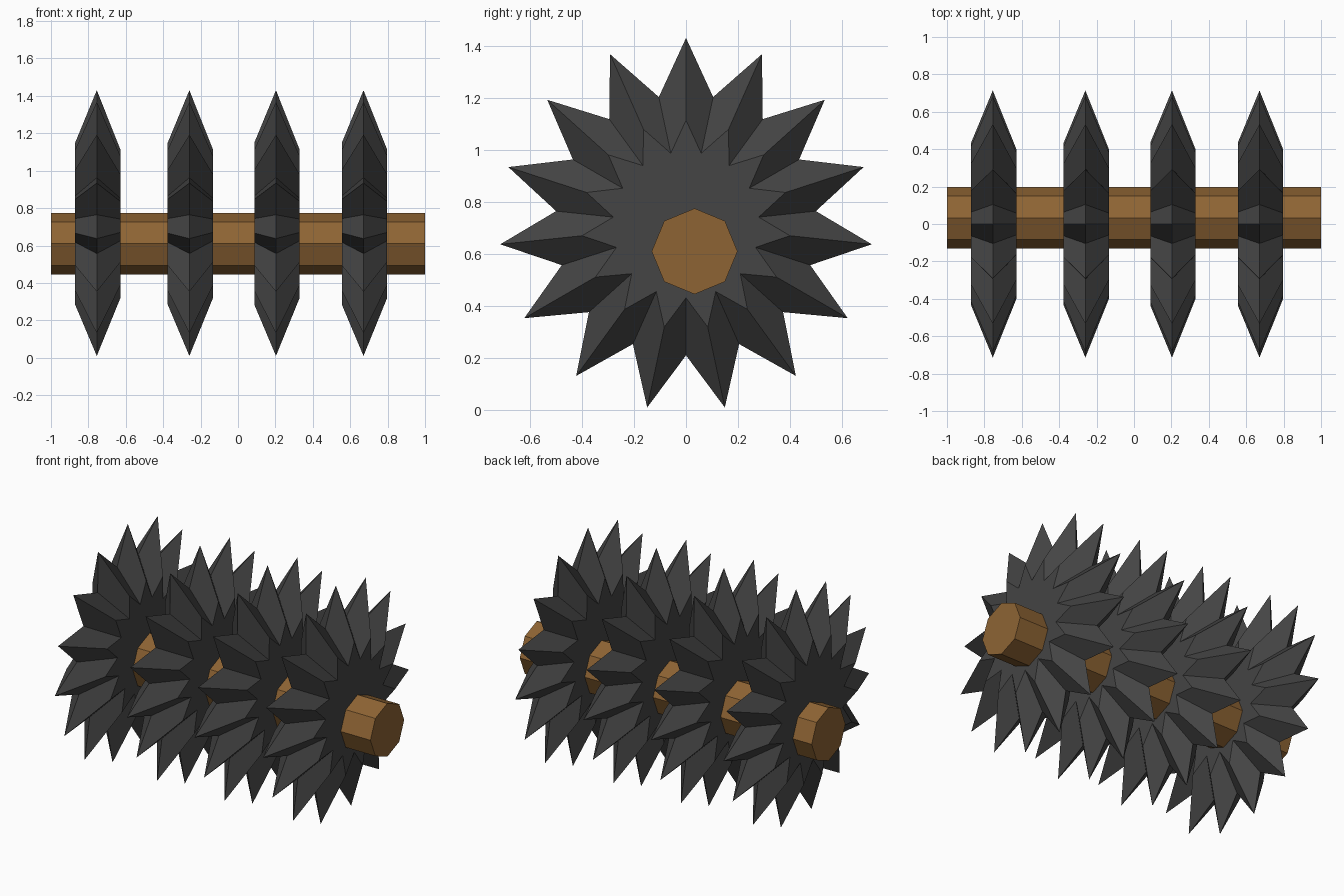
import bpy, bmesh
from math import sin, cos, pi

if "Cube" in bpy.data.objects:
    bpy.data.objects.remove(bpy.data.objects["Cube"])


def material(name, rgb):
    m = bpy.data.materials.new(name)
    m.diffuse_color = (*rgb, 1)
    m.use_nodes = True
    m.node_tree.nodes["Principled BSDF"].inputs["Base Color"].default_value = m.diffuse_color
    return m


def loft_along_x(name, rings, mat):
    """Skin a list of (x, [(y, z), ...]) rings and cap both ends."""
    bm = bmesh.new()
    loops = [[bm.verts.new((x, y, z)) for y, z in pts] for x, pts in rings]
    n = len(loops[0])
    for a, b in zip(loops, loops[1:]):
        for i in range(n):
            j = (i + 1) % n
            bm.faces.new((a[i], a[j], b[j], b[i]))
    bm.faces.new(loops[0])
    bm.faces.new(loops[-1])
    bmesh.ops.recalc_face_normals(bm, faces=bm.faces)
    mesh = bpy.data.meshes.new(name)
    bm.to_mesh(mesh)
    bm.free()
    mesh.materials.append(mat)
    obj = bpy.data.objects.new(name, mesh)
    bpy.context.collection.objects.link(obj)
    return obj


def star(tip, valley, points=15, cz=0.712):
    ring = []
    for i in range(points * 2):
        r = valley if i % 2 else tip
        a = pi * i / points
        ring.append((r * sin(a), cz + r * cos(a)))
    return ring


iron = material("dark_iron", (0.058, 0.058, 0.058))
wood = material("brown_wood", (0.27, 0.127, 0.034))

# Octagonal axle, slightly off the centre of the wheels
octagon = [(0.033 + 0.165 * sin(pi * i / 4), 0.61 + 0.165 * cos(pi * i / 4)) for i in range(8)]
loft_along_x("axle", [(-1, octagon), (1, octagon)], wood)

# Four spiked wheels, widest at the middle ridge with flat star-shaped sides
for k, x in enumerate((-0.755, -0.26, 0.203, 0.671)):
    loft_along_x(f"spiked_wheel_{k + 1}", [
        (x - 0.116, star(0.437, 0.305)),
        (x, star(0.718, 0.502)),
        (x + 0.126, star(0.402, 0.281)),
    ], iron)
